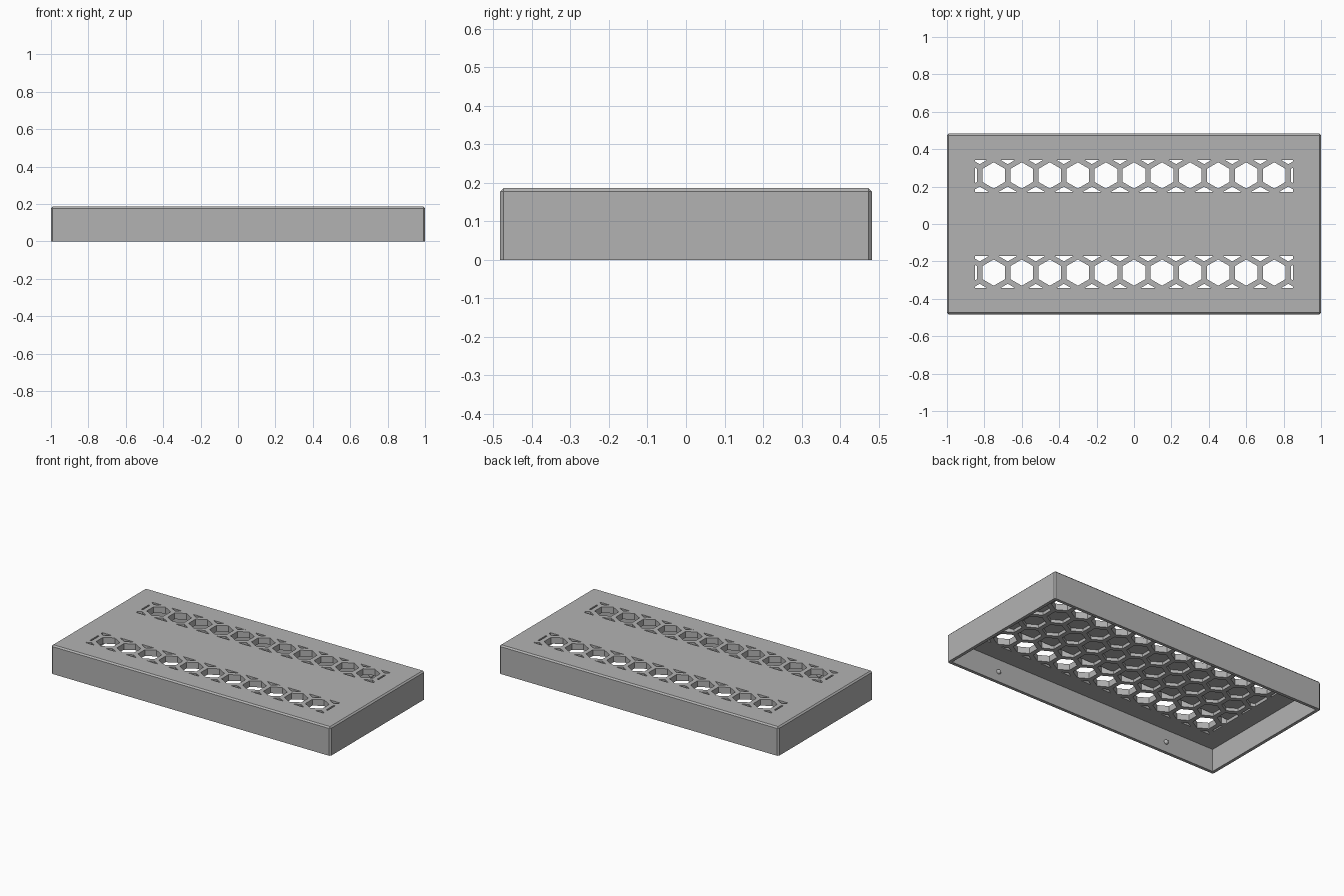
import bpy, bmesh, math
from mathutils import Vector

old = bpy.data.objects.get("Cube")
if old:
    bpy.data.objects.remove(old)

LENGTH, DEPTH, HEIGHT = 2.0, 0.966, 0.186
WALL, SKIN, SHEET = 0.02, 0.02, 0.02
PITCH, RADIUS = 0.15, 0.07
ROW = PITCH * math.sqrt(3) / 2
GRILLE_X, SLOT_IN, SLOT_OUT = 0.85, 0.172, 0.342

grey = bpy.data.materials.new("plain grey")
grey.use_nodes = True
grey.diffuse_color = (0.45, 0.45, 0.45, 1)
grey.node_tree.nodes["Principled BSDF"].inputs["Base Color"].default_value = grey.diffuse_color


def finish(name, bm):
    bmesh.ops.recalc_face_normals(bm, faces=bm.faces)
    mesh = bpy.data.meshes.new(name)
    bm.to_mesh(mesh)
    bm.free()
    mesh.materials.append(grey)
    ob = bpy.data.objects.new(name, mesh)
    bpy.context.collection.objects.link(ob)
    return ob


def box(name, sx, sy, z0, z1):
    bm = bmesh.new()
    bmesh.ops.create_cube(bm, size=1)
    bmesh.ops.scale(bm, vec=(sx, sy, z1 - z0), verts=bm.verts)
    bmesh.ops.translate(bm, vec=(0, 0, (z0 + z1) / 2), verts=bm.verts)
    return finish(name, bm)


def hex_cutter(name, y0, y1, z0, z1):
    """Honeycomb prisms trimmed to a rectangle."""
    bm = bmesh.new()
    for r in range(-3, 4):
        for c in range(-7, 8):
            cx, cy = (c + 0.5 * (r % 2)) * PITCH, r * ROW
            angles = [math.radians(60 * k + 30) for k in range(6)]
            bm.faces.new([bm.verts.new((cx + RADIUS * math.cos(a),
                                        cy + RADIUS * math.sin(a), z0)) for a in angles])
    for co, no in (((GRILLE_X, 0, 0), (1, 0, 0)), ((-GRILLE_X, 0, 0), (-1, 0, 0)),
                   ((0, y1, 0), (0, 1, 0)), ((0, y0, 0), (0, -1, 0))):
        bmesh.ops.bisect_plane(bm, geom=bm.verts[:] + bm.edges[:] + bm.faces[:],
                               plane_co=co, plane_no=no, clear_outer=True)
    ext = bmesh.ops.extrude_face_region(bm, geom=bm.faces[:], use_keep_orig=True)
    top = [v for v in ext["geom"] if isinstance(v, bmesh.types.BMVert)]
    bmesh.ops.translate(bm, vec=(0, 0, z1 - z0), verts=top)
    return finish(name, bm)


def cut(target, cutter):
    mod = target.modifiers.new("cut", "BOOLEAN")
    mod.operation, mod.solver, mod.object = "DIFFERENCE", "EXACT", cutter
    bpy.context.view_layer.objects.active = target
    bpy.ops.object.modifier_apply(modifier=mod.name)
    bpy.data.objects.remove(cutter)


# Outer shell: chamfered everywhere except round the open bottom
shell = box("lid_shell", LENGTH, DEPTH, 0, HEIGHT)
bm = bmesh.new()
bm.from_mesh(shell.data)
edges = [e for e in bm.edges if max(v.co.z for v in e.verts) > HEIGHT / 2]
bmesh.ops.bevel(bm, geom=edges, offset=0.009, segments=1, affect="EDGES")
bm.to_mesh(shell.data)
bm.free()
inner = (LENGTH - 2 * WALL, DEPTH - 2 * WALL)
cut(shell, box("cavity", *inner, -0.1, HEIGHT - SKIN))

# Two vent strips through the top skin
for y0, y1 in ((SLOT_IN, SLOT_OUT), (-SLOT_OUT, -SLOT_IN)):
    cut(shell, hex_cutter("vent_cutter", y0, y1, 0.12, 0.3))

# Honeycomb sheet backing the whole top
sheet = box("honeycomb_sheet", inner[0] + 0.004, inner[1] + 0.004,
            HEIGHT - SKIN - SHEET, HEIGHT - SKIN)
cut(sheet, hex_cutter("pocket_cutter", -SLOT_OUT, SLOT_OUT, 0.1, 0.3))

# Small round snap bumps on the inside of the long walls
for side, label in ((-1, "front"), (1, "back")):
    for x in (-0.63, 0.63):
        bm = bmesh.new()
        bmesh.ops.create_uvsphere(bm, u_segments=16, v_segments=8, radius=0.015)
        bmesh.ops.translate(bm, vec=(x, side * inner[1] / 2, 0.065), verts=bm.verts)
        finish(label + "_snap_bump", bm)
